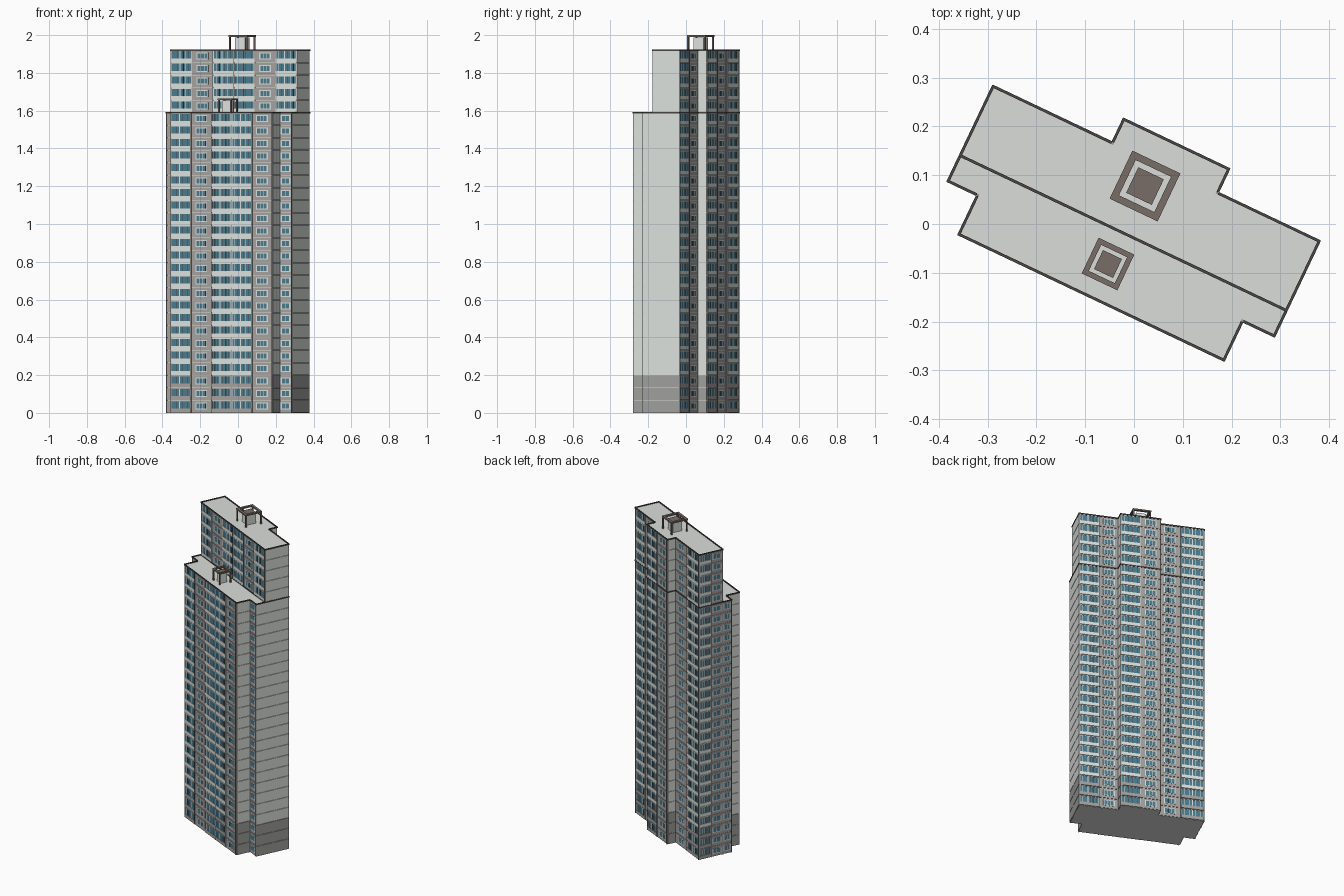
import bpy, bmesh, math
from mathutils import Matrix, Vector

if "Cube" in bpy.data.objects:
    bpy.data.objects.remove(bpy.data.objects["Cube"])

TURN = Matrix.Rotation(math.radians(-25.4), 4, 'Z')
FLOOR = 0.0662
LOW, HIGH, BASE = 24, 29, 3      # floors of each block, dark base floors

COLOURS = {
    "light_panel": (0.74, 0.775, 0.74), "grey_panel": (0.38, 0.365, 0.35),
    "base_grey": (0.355, 0.355, 0.35), "dark_trim": (0.065, 0.06, 0.057),
    "glass_blue": (0.07, 0.20, 0.275), "roof_grey": (0.70, 0.725, 0.70),
    "steel_brown": (0.19, 0.155, 0.135), "window_frame": (0.72, 0.74, 0.72)}
MATS = []
for name, rgb in COLOURS.items():
    m = bpy.data.materials.new(name)
    m.diffuse_color = (*rgb, 1)
    m.use_nodes = True
    m.node_tree.nodes["Principled BSDF"].inputs["Base Color"].default_value = m.diffuse_color
    MATS.append(m)
LIGHT, GREY, BASEG, DARK, GLASS, ROOF, STEEL, FRAME = range(8)


def finish(bm, name):
    """Turn a bmesh into a named object set at the building's angle."""
    bmesh.ops.recalc_face_normals(bm, faces=bm.faces)
    bm.transform(TURN)
    me = bpy.data.meshes.new(name)
    bm.to_mesh(me)
    bm.free()
    for m in MATS:
        me.materials.append(m)
    bpy.context.collection.objects.link(bpy.data.objects.new(name, me))


def prism(bm, pts, z0, z1, side, top):
    """Extrude a plan outline."""
    lo = [bm.verts.new((x, y, z0)) for x, y in pts]
    hi = [bm.verts.new((x, y, z1)) for x, y in pts]
    n = len(pts)
    bm.faces.new(lo[::-1]).material_index = side
    bm.faces.new(hi).material_index = top
    for i in range(n):
        j = (i + 1) % n
        bm.faces.new((lo[i], lo[j], hi[j], hi[i])).material_index = side


class Wall:
    """A wall from p to q; outward is to the right of the direction."""
    def __init__(self, bm, p, q):
        self.bm, self.p = bm, Vector(p)
        d = Vector(q) - self.p
        self.length = d.length
        self.d = d.normalized()
        self.n = Vector((self.d.y, -self.d.x))

    def box(self, a, b, z0, z1, depth, mat, back=-0.001):
        pts = [self.p + self.d * s + self.n * t
               for s, t in ((a, depth), (b, depth), (b, back), (a, back))]
        prism(self.bm, pts, z0, z1, mat, mat)


def plain_floor(w, a, b, k):
    """Blank panel with an open joint above it."""
    z = k * FLOOR
    w.box(a, b, z + 0.0015, z + FLOOR - 0.0015, 0.004, BASEG if k < BASE else LIGHT)


def blank_floor(w, a, b, k):
    """Narrow grey panel without a window."""
    z = k * FLOOR
    w.box(a, b, z + 0.0015, z + FLOOR - 0.0015, 0.004, GREY)


def window_floor(w, a, b, k):
    """Grey panel with one framed window of three lights."""
    z, c = k * FLOOR, (a + b) / 2
    half = min(0.029, (b - a) * 0.32)
    w.box(a + 0.001, b - 0.001, z + 0.0015, z + FLOOR - 0.0015, 0.003, GREY)
    w.box(c - half - 0.005, c + half + 0.005, z + 0.018, z + 0.054, 0.0045, FRAME)
    n = 3 if half > 0.025 else 2
    step = 2 * half / n
    for i in range(n):
        s = c - half + i * step
        w.box(s + 0.0015, s + step - 0.0015, z + 0.022, z + 0.050, 0.0052, GLASS)


def balcony_floor(w, a, b, k):
    """Light parapet below a band of glazing split by mullions."""
    z = k * FLOOR
    wall = GREY if k < BASE else LIGHT
    w.box(a + 0.001, b - 0.001, z + 0.002, z + 0.023, 0.005, wall)
    w.box(a + 0.003, b - 0.003, z + 0.023, z + 0.061, 0.003, GLASS)
    w.box(a + 0.001, b - 0.001, z + 0.061, z + 0.0655, 0.004, wall)
    n = max(3, round((b - a) / 0.0165))
    step = (b - a - 0.006) / n
    for i in range(n + 1):
        s = a + 0.003 + i * step
        wide = i in (0, n, n // 2)
        hw = 0.0025 if wide else 0.001
        w.box(s - hw, s + hw, z + 0.023, z + 0.061, 0.004,
              FRAME if wide or i % 2 else DARK)


KINDS = {"P": plain_floor, "N": blank_floor, "W": window_floor, "B": balcony_floor}


def facade(name, p, q, bays, first, last):
    """Fill a wall with equal bays, one letter for each bay type."""
    bm = bmesh.new()
    w = Wall(bm, p, q)
    step = w.length / len(bays)
    for i, kind in enumerate(bays):
        for k in range(first, last):
            KINDS[kind](w, i * step, (i + 1) * step, k)
    # dark joints between bays
    if bays != "P":
        for i in range(len(bays) + 1):
            s = min(max(i * step, 0.002), w.length - 0.002)
            w.box(s - 0.002, s + 0.002, first * FLOOR, last * FLOOR, 0.0048, GREY)
            w.box(s - 0.0007, s + 0.0007, first * FLOOR, last * FLOOR, 0.0054, DARK)
    finish(bm, name)


low = [(-.312, -.170), (.283, -.170), (.283, -.081), (.355, -.081),
       (.355, -.023), (-.379, -.023), (-.379, -.081), (-.312, -.081)]
high = [(-.379, -.023), (.355, -.023), (.355, .128), (.124, .128),
        (.124, .182), (-.108, .182), (-.108, .128), (-.379, .128)]


def ledge(name, pts, z0, z1, skip):
    """Thin dark strip around an outline, mitred by corner type."""
    bm = bmesh.new()
    n = len(pts)

    def overlap(i):
        a, b, c = (Vector(pts[(i + k) % n]) for k in (-1, 0, 1))
        return 0.005 if (b - a).cross(c - b) > 0 else -0.005
    for i in range(n):
        if i not in skip:
            w = Wall(bm, pts[i], pts[(i + 1) % n])
            w.box(-overlap(i), w.length + overlap(i + 1), z0, z1, 0.006, DARK, 0.0002)
    finish(bm, name)


# Cores, ground slabs and roof edges
for label, pts, floors, skip in (("low", low, LOW, [4]), ("high", high, HIGH, [])):
    top = floors * FLOOR
    bm = bmesh.new()
    prism(bm, pts, 0.002, top, LIGHT, ROOF)
    finish(bm, label + "_block_core")
    bm = bmesh.new()
    prism(bm, pts, 0, 0.002, ROOF, ROOF)
    finish(bm, label + "_block_ground_slab")
    ledge(label + "_roof_edge", pts, top - 0.003, top + 0.005, skip)
# Band carried round the tall block at the height of the low roof
ledge("high_block_band", high, LOW * FLOOR - 0.003, LOW * FLOOR + 0.005, [])

# Front walls
facade("front_wall", low[0], low[1], "BWBBW", 0, LOW)
facade("front_right_return", low[2], low[3], "W", 0, LOW)
facade("front_left_return", low[6], low[7], "N", 0, LOW)
facade("upper_front_wall", high[0], high[1], "BWBBWB", LOW, HIGH)
# Blank end walls
facade("front_block_right_end", low[1], low[2], "P", 0, LOW)
facade("front_block_left_end", low[7], low[0], "P", 0, LOW)
facade("low_right_end", low[3], low[4], "P", 0, LOW)
facade("high_right_end", high[1], high[2], "P", 0, HIGH)
facade("rear_bay_right_side", high[3], high[4], "P", 0, HIGH)
facade("rear_bay_left_side", high[5], high[6], "P", 0, HIGH)
# Back walls and glazed left end
facade("back_right_wall", high[2], high[3], "BW", 0, HIGH)
facade("rear_bay_wall", high[4], high[5], "BW", 0, HIGH)
facade("back_left_wall", high[6], high[7], "WB", 0, HIGH)
facade("high_left_end", high[7], high[0], "BW", 0, HIGH)
facade("low_left_end", low[5], low[6], "W", 0, LOW)


def roof_house(name, u, v, z0, z1, size, ring, house):
    """Machine house under an open square frame on four posts."""
    def square(r, cu=u, cv=v):
        return [(cu - r, cv - r), (cu + r, cv - r), (cu + r, cv + r), (cu - r, cv + r)]
    bm = bmesh.new()
    prism(bm, square(house / 2), z0 - 0.002, z1 - 0.012, LIGHT, STEEL)
    finish(bm, name + "_house")
    bm = bmesh.new()
    h = size / 2
    corners = square(h)
    for i in range(4):
        w = Wall(bm, corners[i], corners[(i + 1) % 4])
        w.box(0, w.length - ring, z1 - 0.009, z1, 0, STEEL, -ring)
    for cu, cv in square(h - 0.005):
        prism(bm, square(0.004, cu, cv), z0 - 0.002, z1 - 0.009, STEEL, STEEL)
    finish(bm, name + "_frame")


roof_house("upper_roof", -.013, .080, HIGH * FLOOR, 2.0, 0.109, 0.0145, 0.058)
roof_house("lower_roof", -.013, -.097, LOW * FLOOR, 1.665, 0.081, 0.011, 0.043)
